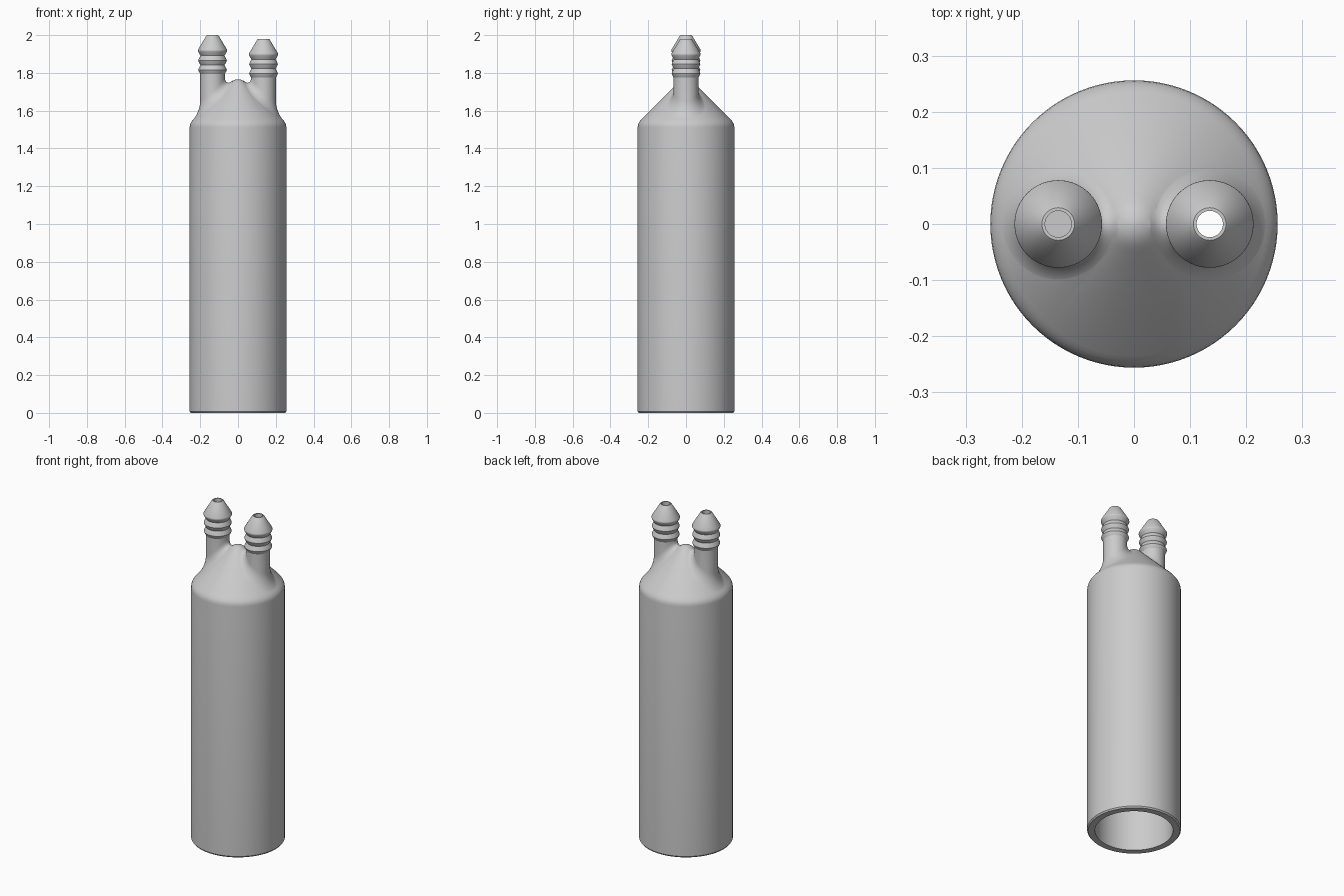
import bpy, bmesh, math

if "Cube" in bpy.data.objects:
    bpy.data.objects.remove(bpy.data.objects["Cube"])

SEG = 96
grey = bpy.data.materials.new("light_grey")
grey.diffuse_color = (0.6, 0.6, 0.6, 1)
grey.use_nodes = True
grey.node_tree.nodes["Principled BSDF"].inputs["Base Color"].default_value = grey.diffuse_color


def cone_z(x, y):
    """Height of the sloping shoulder at a point."""
    return 1.79 - max(math.hypot(x, y), 0.028)


def loft(name, rings):
    """Closed solid through a stack of rings, bottom to top."""
    bm = bmesh.new()
    rows = [[bm.verts.new(p) for p in ring] for ring in rings]
    for a, b in zip(rows, rows[1:]):
        n = len(a)
        for i in range(n):
            j = (i + 1) % n
            bm.faces.new((a[i], a[j], b[j], b[i]))
    bm.faces.new(rows[0][::-1])
    bm.faces.new(rows[-1])
    mesh = bpy.data.meshes.new(name)
    bm.to_mesh(mesh)
    bm.free()
    mesh.materials.append(grey)
    ob = bpy.data.objects.new(name, mesh)
    bpy.context.collection.objects.link(ob)
    return ob


def ring(r, z, cx=0.0, n=SEG):
    """Circle at height z; z may be a function of position."""
    pts = []
    for i in range(n):
        t = 2 * math.pi * i / n
        x, y = cx + r * math.cos(t), r * math.sin(t)
        pts.append((x, y, z(x, y) if callable(z) else z))
    return pts


def lathe(name, profile, cx=0.0, n=SEG):
    return loft(name, [ring(r, z, cx, n) for r, z in profile])


def combine(target, other, operation):
    mod = target.modifiers.new(operation.lower(), 'BOOLEAN')
    mod.operation = operation
    mod.solver = 'EXACT'
    mod.object = other
    bpy.context.view_layer.objects.active = target
    bpy.ops.object.modifier_apply(modifier=mod.name)
    bpy.data.objects.remove(other, do_unlink=True)


# Outer body: barrel, rounded shoulder, cone with a blunt tip
body = lathe("body", [
    (0.250, 0.0), (0.256, 0.008), (0.256, 1.512), (0.2545, 1.525), (0.250, 1.536),
    (0.243, 1.546), (0.235, 1.555), (0.05, 1.74), (0.04, 1.749), (0.03, 1.757),
    (0.015, 1.764), (0.002, 1.766)])


def nozzle(name, cx, top):
    """Barbed hose connector with a fillet following the cone."""
    rings = [ring(0.106, lambda x, y: cone_z(x, y) - 0.03, cx)]
    for k in range(9):
        a = math.pi / 2 * k / 8
        r = 0.065 + 0.041 * (1 - math.sin(a))
        h = 0.062 * (1 - math.cos(a)) - 0.001
        rings.append(ring(r, lambda x, y, h=h: cone_z(x, y) + h, cx))
    barbs = [(0.065, 0.205), (0.074, 0.19), (0.076, 0.184), (0.074, 0.178),
             (0.064, 0.158), (0.074, 0.14), (0.076, 0.134), (0.074, 0.128),
             (0.064, 0.108), (0.076, 0.088), (0.078, 0.082), (0.077, 0.077),
             (0.033, 0.004), (0.029, 0.0)]
    rings += [ring(r, top - d, cx) for r, d in barbs]
    return loft(name, rings)


for cx, top in ((-0.135, 2.0), (0.135, 1.98)):
    combine(body, nozzle("nozzle", cx, top), 'UNION')

# Hollow inside and the two bores: one blind, one open to the chamber
combine(body, lathe("chamber", [(0.213, -0.05), (0.213, 1.50), (0.02, 1.69)]), 'DIFFERENCE')
for cx, bottom in ((-0.135, 1.72), (0.135, 1.45)):
    combine(body, lathe("bore", [(0.0235, bottom), (0.0235, 2.1)], cx, 48), 'DIFFERENCE')

bpy.ops.object.select_all(action='DESELECT')
body.select_set(True)
bpy.context.view_layer.objects.active = body
bpy.ops.object.shade_smooth_by_angle(angle=math.radians(30))
